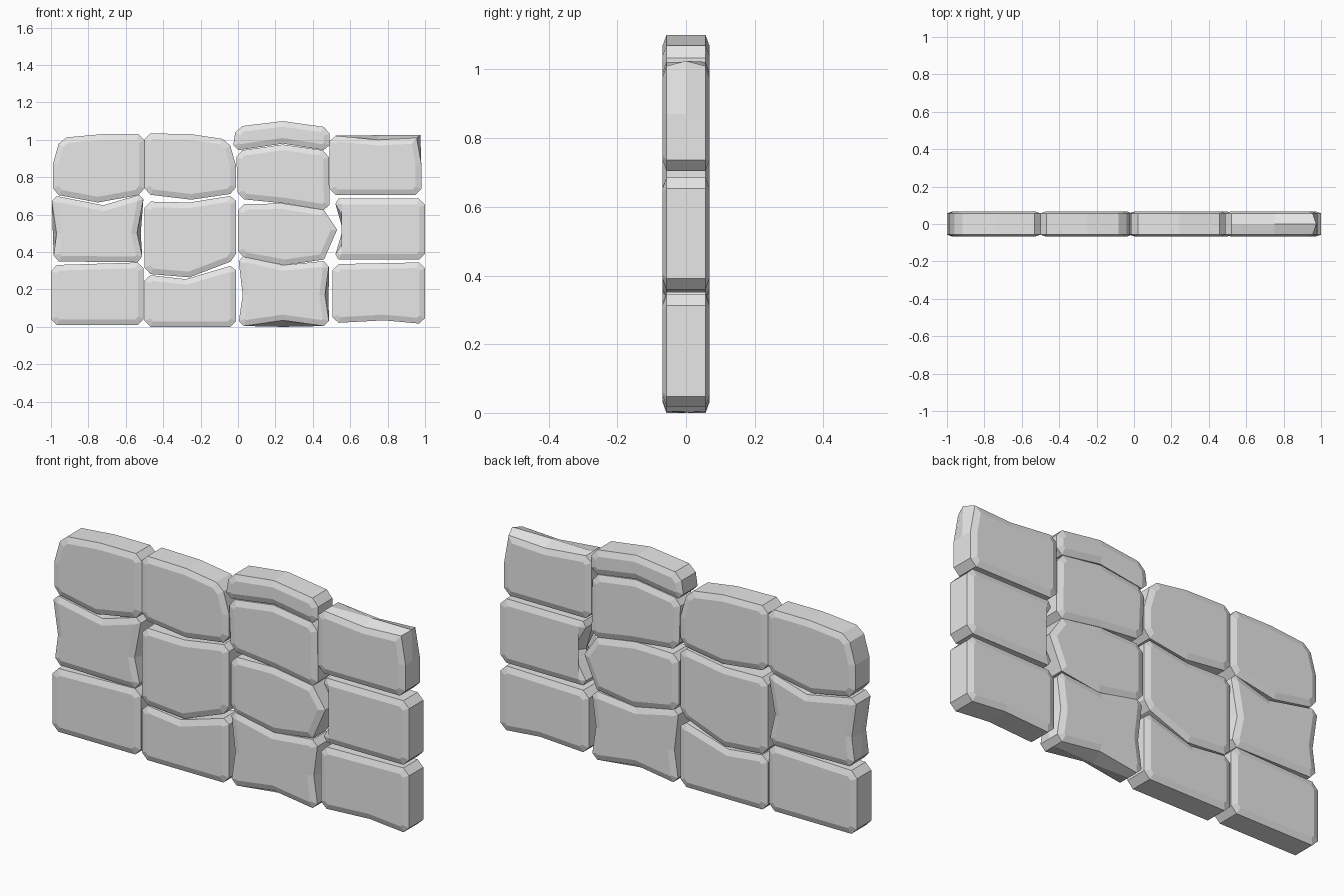
import bpy
import bmesh
from mathutils import Vector

cube = bpy.data.objects.get("Cube")
if cube:
    bpy.data.objects.remove(cube, do_unlink=True)

# Single flat stone colour
stone_grey = bpy.data.materials.new("stone_grey")
stone_grey.use_nodes = True
colour = (0.8, 0.8, 0.8, 1)
stone_grey.diffuse_color = colour
stone_grey.node_tree.nodes["Principled BSDF"].inputs["Base Color"].default_value = colour

UNIT = 0.01          # outlines are written in hundredths
FACE_DEPTH = 0.068   # front and back face
EDGE_DEPTH = 0.057   # where the chamfer meets the side
CORNER_CUT = 0.032
CHAMFER = 0.03


def cross(a, b):
    return a.x * b.y - a.y * b.x


def cut_corners(points):
    """Clip sharp convex corners; return side and middle outlines."""
    side, middle = [], []
    for i, point in enumerate(points):
        here = Vector(point[:2]) * UNIT
        before = Vector(points[i - 1][:2]) * UNIT - here
        after = Vector(points[(i + 1) % len(points)][:2]) * UNIT - here
        has_ridge = len(point) == 4
        sharp = cross(after, before) > 0 and before.angle(after) < 2.1
        if sharp and not has_ridge:
            clipped = [here + arm.normalized() * CORNER_CUT for arm in (before, after)]
            side += clipped
            middle += clipped
        else:
            side.append(here)
            middle.append(Vector(point[2:]) * UNIT if has_ridge else here)
    return side, middle


def inset(outline, distance):
    """Move every edge of a counter-clockwise outline inwards."""
    result = []
    for i, here in enumerate(outline):
        a = (here - outline[i - 1]).normalized()
        b = (outline[(i + 1) % len(outline)] - here).normalized()
        normal_a, normal_b = Vector((-a.y, a.x)), Vector((-b.y, b.x))
        mitre = (normal_a + normal_b).normalized()
        result.append(here + mitre * distance / max(mitre.dot(normal_a), 0.5))
    return result


def stone(name, *points):
    """Chamfered block; a point with four values bulges to a ridge mid-depth."""
    side, middle = cut_corners(points)
    face = inset(side, CHAMFER)
    layers = [(face, -FACE_DEPTH), (side, -EDGE_DEPTH), (middle, 0),
              (side, EDGE_DEPTH), (face, FACE_DEPTH)]
    bm = bmesh.new()
    rings = [[bm.verts.new((p.x, y, p.y)) for p in outline] for outline, y in layers]
    bm.faces.new(rings[0])
    bm.faces.new(rings[-1][::-1])
    count = len(side)
    for near, far in zip(rings, rings[1:]):
        for i in range(count):
            j = (i + 1) % count
            bm.faces.new((near[i], far[i], far[j], near[j]))
    bmesh.ops.recalc_face_normals(bm, faces=bm.faces)
    mesh = bpy.data.meshes.new(name)
    bm.to_mesh(mesh)
    bm.free()
    mesh.materials.append(stone_grey)
    obj = bpy.data.objects.new(name, mesh)
    bpy.context.collection.objects.link(obj)
    return obj


# Bottom course, from the model's right to its left
stone("bottom_stone_far_right", (-100, 1), (-50.5, 1), (-50.5, 34.5), (-100, 33))
stone("bottom_stone_right", (-50, 0), (-1, 0), (-1, 33.5), (-28, 25.5), (-50, 28))
stone("bottom_stone_left", (0, 0), (24, 3.5, 24, 0), (49, 0), (46.5, 17, 48.5, 17),
      (49, 35.5), (24, 33), (0, 38.5), (2.5, 17))
stone("bottom_stone_far_left", (50.5, 2), (78, 3.5), (100, 1.5), (100, 34.5), (50.5, 33.5))

# Middle course
stone("middle_stone_far_right", (-99, 35), (-50.5, 34.5), (-54, 50, -52, 50),
      (-50, 71.5), (-72, 65), (-100, 70.5), (-97, 50, -99, 50))
stone("middle_stone_right", (-50, 28.5), (-26, 26.5), (-1, 36), (-1, 70.5),
      (-26, 66.5), (-50, 67))
stone("middle_stone_left", (0, 37.5), (25, 33), (46, 36), (53, 52), (46, 62.5),
      (24, 66), (0, 65.5))
stone("middle_stone_far_left", (50.5, 36), (100, 36), (100, 68.5), (50.5, 68.5),
      (60, 52, 56, 52))

# Top course
stone("top_stone_far_right", (-99, 71), (-75, 66.5), (-50, 71), (-50, 103),
      (-73, 103), (-95, 101), (-99, 87))
stone("top_stone_right", (-50, 71), (-25, 68), (-1, 71.5), (-1, 86), (-5, 100),
      (-25, 103), (-50, 103.5))
stone("top_stone_left", (0, 68.5), (25, 66), (49, 62), (48.5, 94), (24, 97.5), (-1, 94))
stone("top_stone_far_left", (49, 70.5), (98, 70.5), (98, 87), (95.5, 101, 97.5, 102.5),
      (75, 100, 75, 102.5), (49, 102.5))

# Thin capping stone
stone("cap_stone", (-3, 94), (24, 98), (49, 94), (49, 106.5), (24, 110), (-1, 107))
